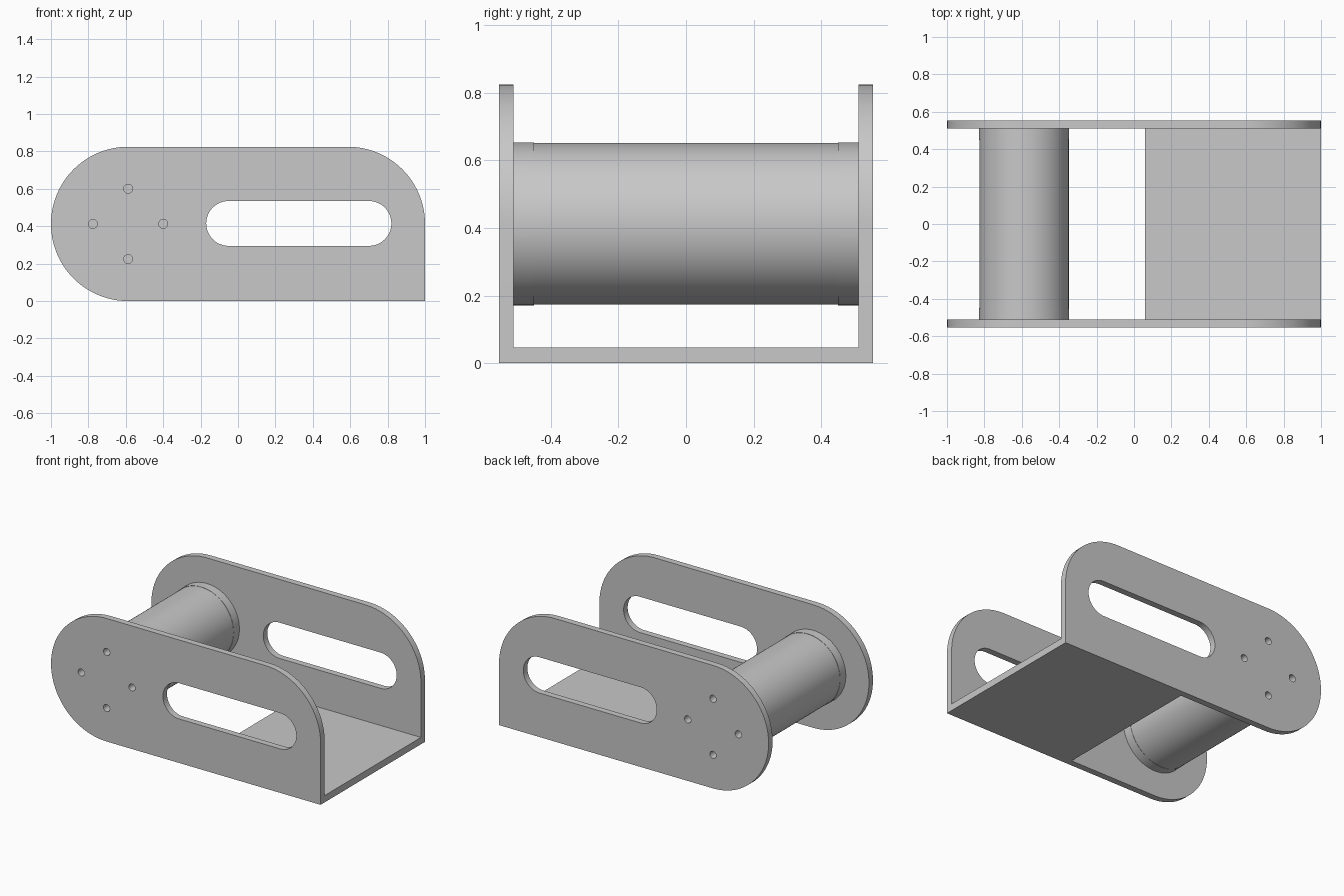
import bpy
import bmesh
from math import sin, cos, pi

if "Cube" in bpy.data.objects:
    bpy.data.objects.remove(bpy.data.objects["Cube"], do_unlink=True)

# One plain grey for the whole model
grey = bpy.data.materials.new("plain_grey")
grey.use_nodes = True
colour = (0.58, 0.58, 0.58, 1)
grey.diffuse_color = colour
grey.node_tree.nodes["Principled BSDF"].inputs["Base Color"].default_value = colour

HEIGHT = 0.825
RADIUS = HEIGHT / 2
AXIS_X = RADIUS - 1          # drum axis
INNER, OUTER = 0.51, 0.553   # faces of the side plates
FLANGE = 0.45                # inner face of the drum flanges


def arc(cx, cz, r, start, end, steps):
    """Points along an arc, angles in units of pi."""
    angles = [pi * (start + (end - start) * i / steps) for i in range(steps + 1)]
    return [(cx + r * cos(a), cz + r * sin(a)) for a in angles]


def circle(cx, cz, r, steps):
    return arc(cx, cz, r, 0, 2, steps)[:-1]


def extrude_profile(name, loops, y0, y1):
    """Fill an outline with holes in the xz plane and thicken it from y0 to y1."""
    bm = bmesh.new()
    middle = (y0 + y1) / 2
    for loop in loops:
        verts = [bm.verts.new((x, middle, z)) for x, z in loop]
        for a, b in zip(verts, verts[1:] + verts[:1]):
            bm.edges.new((a, b))
    bmesh.ops.triangle_fill(bm, use_beauty=True, edges=bm.edges[:])
    bmesh.ops.recalc_face_normals(bm, faces=bm.faces[:])
    mesh = bpy.data.meshes.new(name)
    bm.to_mesh(mesh)
    bm.free()
    mesh.materials.append(grey)
    obj = bpy.data.objects.new(name, mesh)
    bpy.context.collection.objects.link(obj)
    bpy.ops.object.select_all(action='DESELECT')
    obj.select_set(True)
    bpy.context.view_layer.objects.active = obj
    solid = obj.modifiers.new("Thickness", 'SOLIDIFY')
    solid.thickness = abs(y1 - y0)
    solid.offset = 0
    bpy.ops.object.modifier_apply(modifier=solid.name)
    bpy.ops.object.shade_smooth_by_angle()
    return obj


# Shared outlines: rounded plate, hand slot and the four screw holes
plate = (arc(AXIS_X, RADIUS, RADIUS, 1.5, 0.5, 48)
         + arc(1 - RADIUS, RADIUS, RADIUS, 0.5, 0, 24) + [(1, 0)])
slot = (arc(-0.05, 0.415, 0.12, 0.5, 1.5, 24)
        + arc(0.70, 0.415, 0.12, -0.5, 0.5, 24))
screw_holes = [circle(AXIS_X + 0.188 * cos(k * pi / 2),
                      RADIUS + 0.188 * sin(k * pi / 2), 0.024, 20)
               for k in range(4)]

# Side plates and the drum flanges that the screws enter
for side, sign in (("front", -1), ("back", 1)):
    extrude_profile(side + "_side_plate", [plate, slot] + screw_holes,
                    sign * INNER, sign * OUTER)
    extrude_profile(side + "_drum_flange",
                    [circle(AXIS_X, RADIUS, 0.241, 96)] + screw_holes,
                    sign * FLANGE, sign * INNER)

# Drum between the flanges
extrude_profile("drum", [circle(AXIS_X, RADIUS, 0.239, 96)], -FLANGE, FLANGE)

# Floor joining the side plates
extrude_profile("floor", [[(0.06, 0), (1, 0), (1, 0.046), (0.06, 0.046)]],
                -INNER, INNER)
